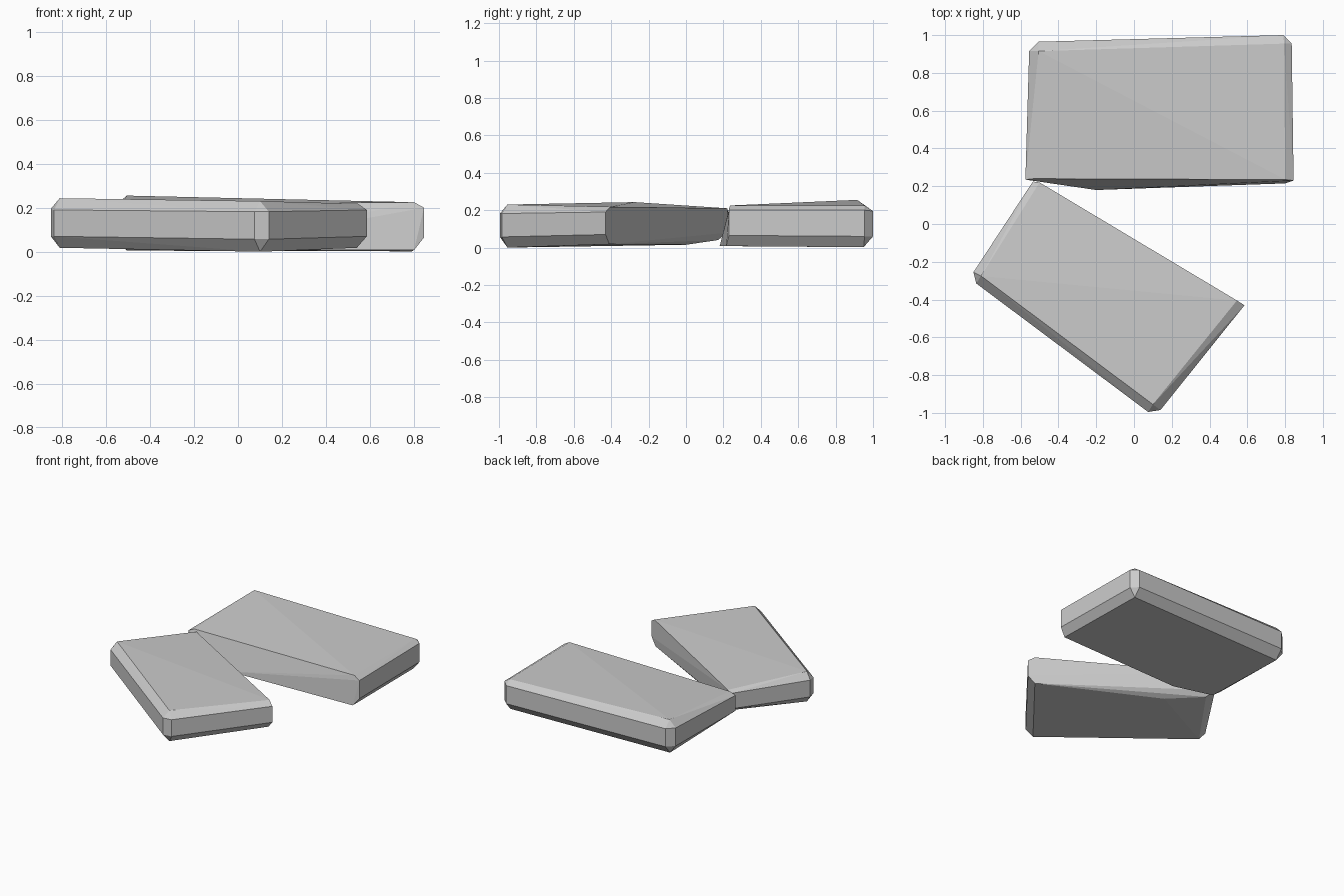
import bpy, bmesh, math

stone = bpy.data.materials.new("light_grey_stone")
stone.diffuse_color = (0.60, 0.60, 0.60, 1)


def slab(name, top, rim, bottom):
    """Bevelled convex slab: top corners, rim columns (x, y, low z, high z), bottom corners."""
    points = list(top) + list(bottom)
    for x, y, low, high in rim:
        points += [(x, y, low), (x, y, high)]
    bm = bmesh.new()
    for p in points:
        bm.verts.new(p)
    bmesh.ops.convex_hull(bm, input=bm.verts[:])
    bmesh.ops.dissolve_limit(bm, angle_limit=math.radians(1.5),
                             verts=bm.verts[:], edges=bm.edges[:])
    bmesh.ops.recalc_face_normals(bm, faces=bm.faces[:])
    mesh = bpy.data.meshes.new(name)
    bm.to_mesh(mesh)
    bm.free()
    mesh.materials.append(stone)
    obj = bpy.data.objects.new(name, mesh)
    bpy.context.collection.objects.link(obj)
    return obj


# Rear half, with its broken edge facing the front
slab("rear_slab",
     top=[(-0.505, 0.915, 0.255), (0.795, 0.955, 0.225),
          (0.80, 0.235, 0.225), (-0.53, 0.24, 0.215)],
     rim=[(-0.555, 0.915, 0.07, 0.205), (-0.505, 0.965, 0.07, 0.205),
          (0.79, 1.0, 0.06, 0.195), (0.835, 0.955, 0.06, 0.20),
          (0.845, 0.23, 0.065, 0.20), (-0.575, 0.235, 0.08, 0.195)],
     bottom=[(-0.505, 0.91, 0.005), (0.79, 0.95, 0.002), (0.80, 0.215, 0.008),
             (-0.20, 0.18, 0.008), (-0.51, 0.23, 0.03)])

# Front half, turned away, with its broken edge facing the rear
slab("front_slab",
     top=[(-0.50, 0.22, 0.21), (-0.81, -0.275, 0.243),
          (0.10, -0.955, 0.23), (0.545, -0.405, 0.218)],
     rim=[(-0.85, -0.255, 0.07, 0.195), (-0.835, -0.315, 0.07, 0.19),
          (0.075, -0.995, 0.057, 0.182), (0.14, -0.985, 0.057, 0.182),
          (0.585, -0.43, 0.07, 0.19), (-0.535, 0.225, 0.08, 0.195)],
     bottom=[(-0.81, -0.275, 0.018), (0.10, -0.955, 0.0), (0.54, -0.41, 0.018),
             (-0.27, 0.0, 0.015), (-0.50, 0.17, 0.04)])
